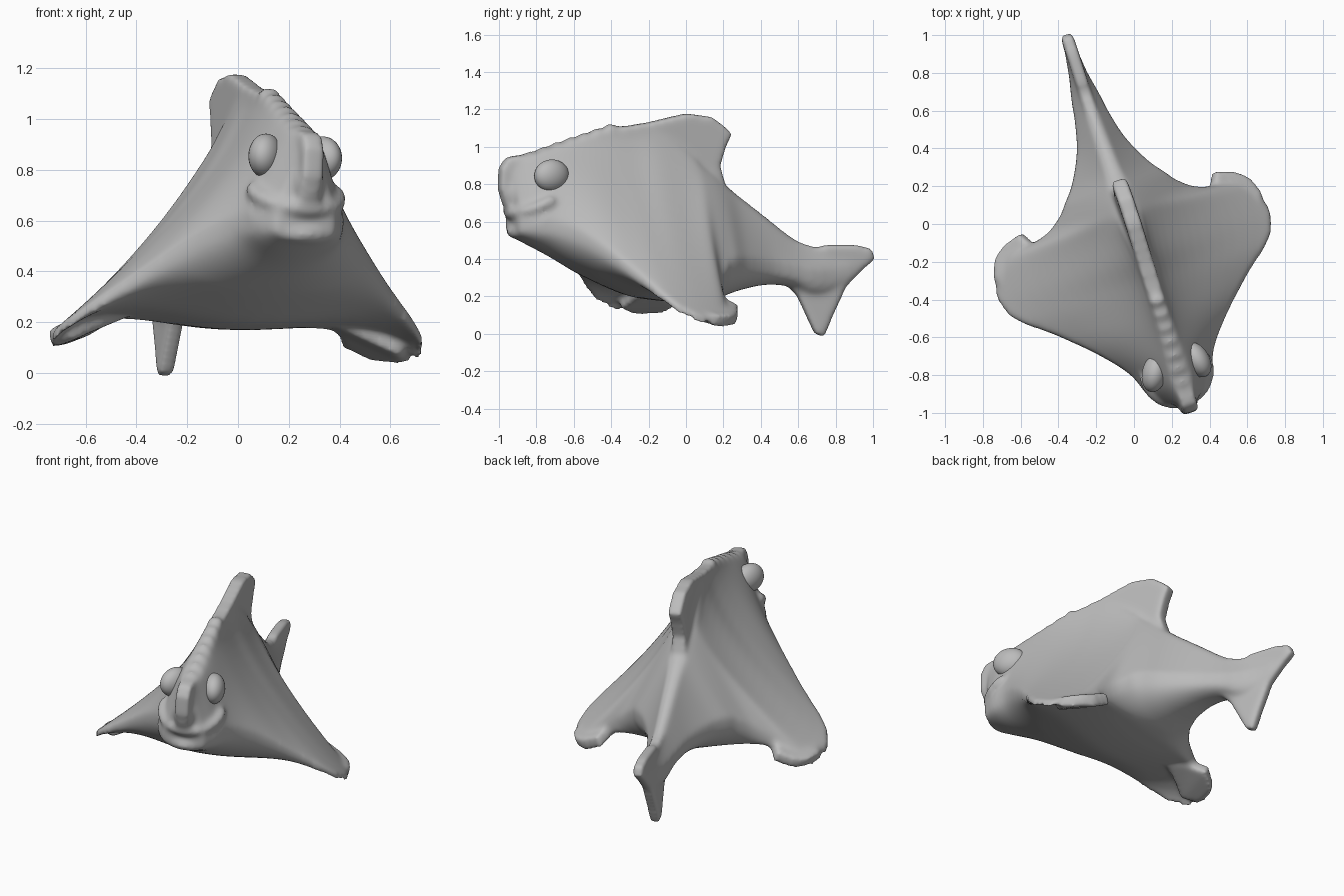
import bpy
import bmesh
from math import sin, cos, pi, radians
from mathutils import Matrix, Vector

cube = bpy.data.objects.get("Cube")
if cube:
    bpy.data.objects.remove(cube, do_unlink=True)

# Single clay colour
clay = bpy.data.materials.new("clay_grey")
clay.use_nodes = True
clay.diffuse_color = (0.5, 0.5, 0.5, 1)
clay.node_tree.nodes["Principled BSDF"].inputs["Base Color"].default_value = (0.5, 0.5, 0.5, 1)

# Body stations: y, top, ridge half width, half width, edge height, belly height, flank power
STATIONS = [
    (-.97, .93, .045, .12, .62, .52, 1.1),
    (-.88, .965, .055, .18, .63, .475, .85),
    (-.75, 1.01, .05, .235, .62, .41, .85),
    (-.6, 1.06, .045, .36, .53, .33, 1.1),
    (-.43, 1.11, .04, .54, .37, .25, 1.4),
    (-.3, 1.11, .04, .7, .23, .2, 1.5),
    (-.18, 1.1, .045, .755, .16, .18, 1.5),
    (-.05, 1.02, .055, .74, .13, .17, 1.4),
    (.03, .96, .06, .68, .14, .17, 1.25),
    (.08, .91, .06, .44, .3, .17, 1),
    (.15, .86, .055, .33, .4, .18, .95),
    (.21, .81, .05, .28, .43, .2, .95),
    (.3, .74, .04, .21, .43, .23, 1),
    (.45, .63, .035, .135, .41, .26, 1),
    (.6, .52, .03, .095, .38, .25, 1),
    (.72, .46, .03, .075, .36, .2, 1),
    (.84, .46, .025, .05, .36, .22, 1),
    (.96, .46, .02, .035, .4, .32, 1),
]


def spline(rows, steps):
    """Smoothly interpolate the station rows."""
    out = []
    for i in range(len(rows) - 1):
        quad = [rows[max(0, i - 1)], rows[i], rows[i + 1], rows[min(len(rows) - 1, i + 2)]]
        for k in range(steps):
            t = k / steps
            out.append([b + t / 2 * (c - a + t * (2*a - 5*b + 4*c - d + t * (3*b - a - 3*c + d)))
                        for a, b, c, d in zip(*quad)])
    out.append(list(rows[-1]))
    return out


def section(y, top, ridge, width, edge, belly, power):
    """Closed ring: crest, sweeping flank, underside hollowed below the fins, mirrored."""
    half = []
    for j in range(15):
        s = j / 14
        half.append((ridge + (width - ridge) * s ** power, top - .015 + (edge - top) * s))
    low = edge - .065
    hollow = max(0, width - .4) * .17
    for j in range(10):
        a = j / 10 * pi / 2
        half.append((width * cos(a), low + (belly - low) * sin(a) + hollow * sin(2 * a) ** 2))
    ring = [(0, top)] + half + [(0, belly)] + [(-x, z) for x, z in reversed(half)]
    return [Vector((x, y, z)) for x, z in ring]


def loft(bm, rings):
    loops = [[bm.verts.new(p) for p in ring] for ring in rings]
    n = len(loops[0])
    for a, b in zip(loops, loops[1:]):
        for i in range(n):
            bm.faces.new((a[i], a[(i + 1) % n], b[(i + 1) % n], b[i]))
    bm.faces.new(loops[0])
    bm.faces.new(loops[-1])


def plate(bm, points, offset):
    """Thick plate: an outline pushed both ways along an offset."""
    offset = Vector(offset)
    loft(bm, [[Vector(p) - offset for p in points], [Vector(p) + offset for p in points]])


def blob(bm, centre, radii):
    matrix = Matrix.Translation(centre) @ Matrix.Diagonal((*radii, 1))
    bmesh.ops.create_icosphere(bm, subdivisions=2, radius=1, matrix=matrix)


bm = bmesh.new()
loft(bm, [section(*row) for row in spline(STATIONS, 5)])

# Snout ridge, crest and tail fin, as side outlines (y, z)
SNOUT = [(-.88, .96), (-1, .945), (-1.04, .89), (-1.045, .77), (-1.01, .68), (-.88, .66)]
CREST = [(-.4, 1.1), (-.21, 1.13), (0, 1.178), (.14, 1.16), (.21, 1.11), (.255, 1.07),
         (.22, 1), (.19, .9), (.22, .8), (.1, .7), (-.2, .8)]
TAIL = [(.6, .5), (.74, .46), (.8, .475), (.96, .475), (1.05, .455), (1.07, .4), (1, .34),
        (.91, .25), (.84, .1), (.79, -.02), (.74, 0), (.69, .1), (.64, .2), (.57, .27)]
for outline, thick in ((SNOUT, .045), (CREST, .043), (TAIL, .034)):
    plate(bm, [(0, y, z) for y, z in outline], (thick, 0, 0))
blob(bm, (0, -.99, .75), (.06, .045, .09))

# Trailing lobes of the side fins
LOBE = [(.45, -.08, .23), (.69, -.14, .13), (.74, -.05, .1), (.7, .05, .1),
        (.64, .1, .105), (.535, .135, .155), (.48, .03, .21)]
for side in (-1, 1):
    plate(bm, [(side * x, y, z) for x, y, z in LOBE], (side * .015, 0, .033))

# Smiling lips
for i in range(41):
    t = i / 20 - 1
    x, reach = .17 * sin(t * pi / 2), cos(t * pi / 2)
    blob(bm, (x, -.81 - .165 * reach, .645 + .07 * t * t), (.036, .036, .032))
    blob(bm, (x, -.79 - .165 * reach, .545 + .09 * t * t), (.037, .037, .038))

# Scalloped knobs along the front of the crest
for i in range(8):
    y = -.95 + i * .075
    blob(bm, (0, y, 1.235 + y / 3), (.05, .03, .035))

bmesh.ops.recalc_face_normals(bm, faces=bm.faces)
mesh = bpy.data.meshes.new("body_parts")
bm.to_mesh(mesh)
bm.free()
body = bpy.data.objects.new("fish_body", mesh)
bpy.context.collection.objects.link(body)

# Fuse the parts into one smooth skin
fuse = body.modifiers.new("fuse", 'REMESH')
fuse.mode = 'VOXEL'
fuse.voxel_size = .013
soften = body.modifiers.new("soften", 'SMOOTH')
soften.factor = .5
soften.iterations = 18
graph = bpy.context.evaluated_depsgraph_get()
skin = bpy.data.meshes.new_from_object(body.evaluated_get(graph))
body.modifiers.clear()
body.data = skin
bpy.data.meshes.remove(mesh)

# Turn and roll the fish
pivot = Matrix.Translation((0, 0, 1.2))
pose = (Matrix.Rotation(radians(17.7), 4, 'Z') @ pivot
        @ Matrix.Rotation(radians(2.7), 4, 'Y') @ pivot.inverted())
skin.transform(pose)

# Bulging eyes
eyes = []
for x, turn, name in ((.115, 14, "left_eye"), (-.12, -30, "right_eye")):
    bm = bmesh.new()
    bmesh.ops.create_uvsphere(bm, u_segments=32, v_segments=20, radius=1)
    shape = (Matrix.Translation((x, -.785, .85))
             @ Matrix.Rotation(radians(turn), 4, 'Z')
             @ Matrix.Diagonal((.066, .102, .087, 1)))
    bm.transform(pose @ shape)
    ball = bpy.data.meshes.new(name)
    bm.to_mesh(ball)
    bm.free()
    eye = bpy.data.objects.new(name, ball)
    bpy.context.collection.objects.link(eye)
    eyes.append(eye)

for obj in [body] + eyes:
    obj.data.materials.clear()
    obj.data.materials.append(clay)
    obj.data.shade_smooth()
